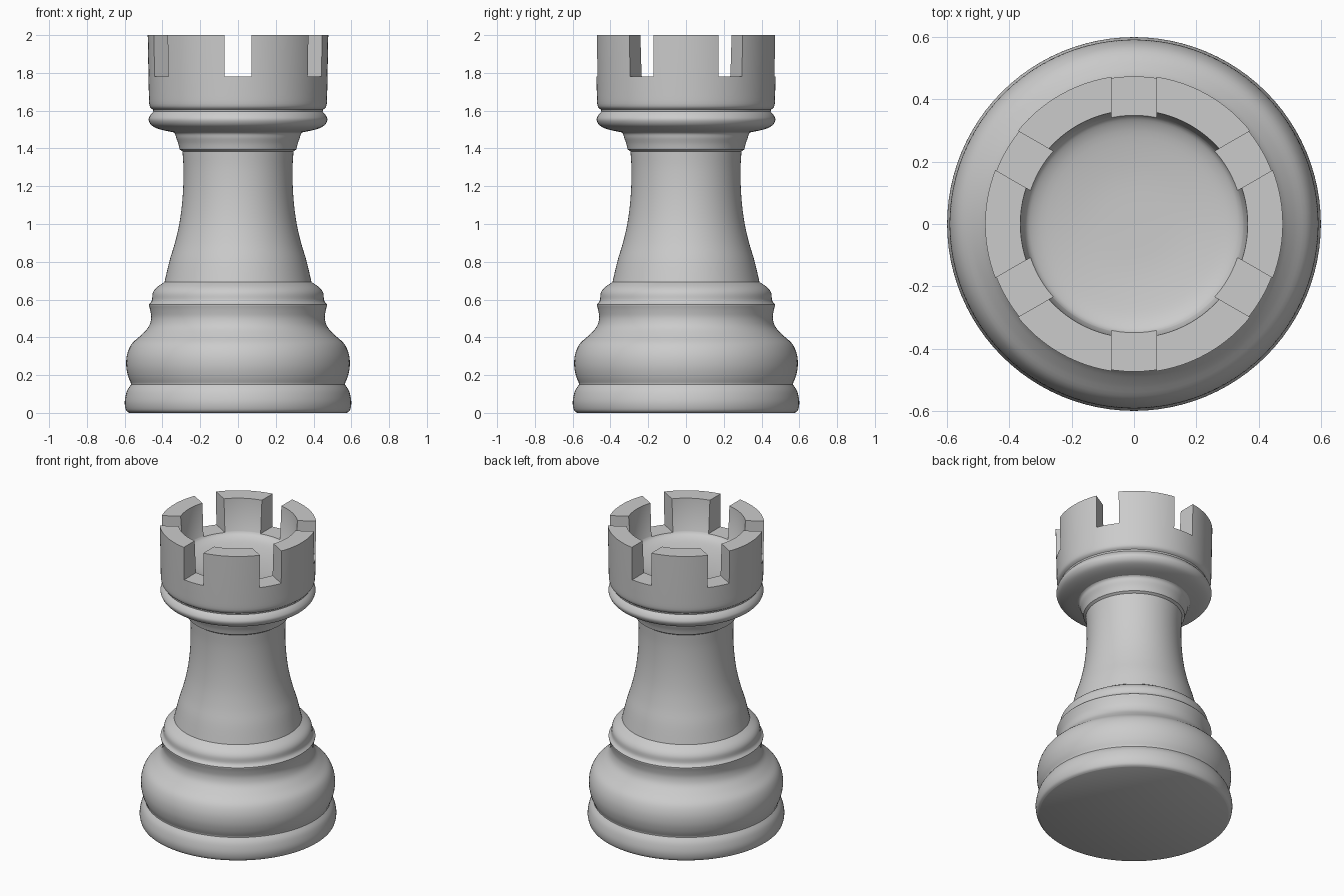
import bpy, bmesh, math
from mathutils import Matrix, Vector

cube = bpy.data.objects.get("Cube")
if cube:
    bpy.data.objects.remove(cube, do_unlink=True)

GREY = (0.6, 0.6, 0.6, 1.0)
mat = bpy.data.materials.new("plain grey")
mat.use_nodes = True
mat.diffuse_color = GREY
mat.node_tree.nodes["Principled BSDF"].inputs["Base Color"].default_value = GREY


def smooth_curve(points, steps=4):
    """Catmull-Rom curve through (radius, height) points."""
    p = [Vector(q) for q in points]
    p = [p[0]] + p + [p[-1]]
    out = []
    for a, b, c, d in zip(p, p[1:], p[2:], p[3:]):
        for i in range(steps):
            t = i / steps
            out.append(b + (c - a) * t / 2 + (a * 2 - b * 5 + c * 4 - d) * t**2 / 2
                       + (b * 3 - a - c * 3 + d) * t**3 / 2)
    return out + [p[-1]]


def add_object(name, bm):
    bmesh.ops.recalc_face_normals(bm, faces=bm.faces)
    mesh = bpy.data.meshes.new(name)
    bm.to_mesh(mesh)
    bm.free()
    mesh.materials.append(mat)
    obj = bpy.data.objects.new(name, mesh)
    bpy.context.collection.objects.link(obj)
    return obj


def lathe(name, profile, sides=96):
    """Turn a profile that starts and ends on the axis into a solid."""
    bm = bmesh.new()
    verts = [bm.verts.new((r, 0, z)) for r, z in profile]
    edges = [bm.edges.new(pair) for pair in zip(verts, verts[1:])]
    bmesh.ops.spin(bm, geom=verts + edges, cent=(0, 0, 0), axis=(0, 0, 1),
                   angle=math.tau, steps=sides, use_merge=True)
    bmesh.ops.remove_doubles(bm, verts=bm.verts, dist=0.0005)
    return add_object(name, bm)


def shade(obj, degrees=35):
    bpy.ops.object.select_all(action='DESELECT')
    obj.select_set(True)
    bpy.context.view_layer.objects.active = obj
    bpy.ops.object.shade_smooth_by_angle(angle=math.radians(degrees))


# Base: foot roll, large bulge and upper ridge
foot = smooth_curve([(.575, 0), (.593, .015), (.6, .06), (.588, .115), (.566, .15)])
bulge = smooth_curve([(.566, .155), (.582, .195), (.592, .25), (.587, .31), (.563, .365),
                      (.515, .41), (.474, .455), (.46, .5), (.464, .54), (.472, .57)])
ridge = smooth_curve([(.472, .575), (.456, .595), (.451, .635), (.43, .665), (.385, .695)])
base = lathe("base", [(0, 0)] + foot + bulge + ridge + [(0, .695)])

# Shaft with the neck ring at its top
stem = smooth_curve([(.392, .68), (.364, .8), (.334, .9), (.311, 1), (.297, 1.1),
                     (.29, 1.2), (.289, 1.3), (.294, 1.385)])
neck = smooth_curve([(.309, 1.395), (.316, 1.425), (.327, 1.455), (.335, 1.48), (.36, 1.495)])
shaft = lathe("shaft", [(0, .68)] + stem + neck + [(.36, 1.52), (0, 1.52)])

# Head: collar roll, tower wall and hollow bowl
collar = smooth_curve([(.34, 1.485), (.41, 1.5), (.455, 1.52), (.473, 1.55),
                       (.465, 1.575), (.448, 1.595)])
wall = smooth_curve([(.45, 1.605), (.468, 1.625), (.472, 1.68)])
bowl = smooth_curve([(.352, 1.785), (.335, 1.765), (.28, 1.745), (.15, 1.728), (0, 1.725)])
head = lathe("head", [(0, 1.485)] + collar + wall + [(.478, 2), (.365, 2)] + bowl)

# Six notches cut through the rim
bm = bmesh.new()
for i in range(6):
    turn = Matrix.Rotation(math.radians(30 + 60 * i), 4, 'Z')
    place = Matrix.Translation((.45, 0, 1.98))
    bmesh.ops.create_cube(bm, size=1, matrix=turn @ place @ Matrix.Diagonal((.3, .145, .4, 1)))
cutter = add_object("notch_cutter", bm)
cutter.hide_render = True
cut = head.modifiers.new("notches", 'BOOLEAN')
cut.operation = 'DIFFERENCE'
cut.solver = 'EXACT'
cut.object = cutter
bpy.context.view_layer.objects.active = head
bpy.ops.object.modifier_apply(modifier=cut.name)
bpy.data.objects.remove(cutter, do_unlink=True)

for part in (base, shaft, head):
    shade(part)
